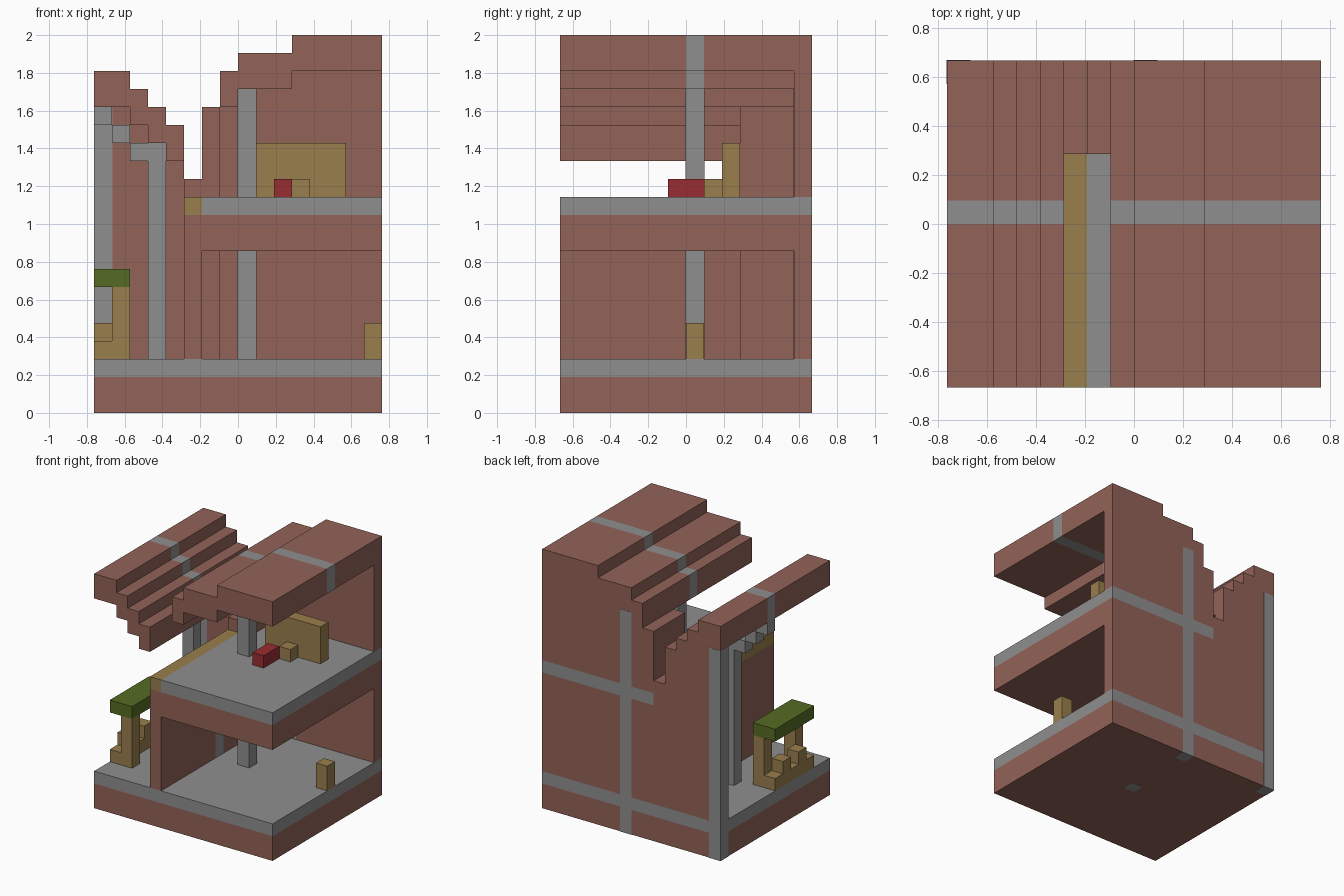
import bpy
import bmesh
from mathutils import Matrix, Vector

cube = bpy.data.objects.get("Cube")
if cube:
    bpy.data.objects.remove(cube, do_unlink=True)

# The house sits on a block grid: 16 wide, 14 deep, 21 high
UNIT = 2 / 21
WIDE, DEEP = 16, 14
EPS = 0.015  # inlays stand proud by this part of a block


def material(name, rgb):
    lin = [((c / 255 + 0.055) / 1.055) ** 2.4 for c in rgb] + [1]
    mat = bpy.data.materials.new(name)
    mat.use_nodes = True
    mat.diffuse_color = lin
    bsdf = mat.node_tree.nodes["Principled BSDF"]
    bsdf.inputs["Base Color"].default_value = lin
    bsdf.inputs["Roughness"].default_value = 0.9
    return mat


BRICK = material("brick", (146, 99, 88))
STONE = material("stone", (143, 143, 143))
WOOD = material("wood", (153, 126, 77))
RED = material("red cloth", (153, 45, 49))
GREEN = material("green leaves", (85, 107, 34))


def blocks(name, mat, boxes, grow=0.0):
    """One object from boxes given as (x range, y range, z range) in blocks."""
    bm = bmesh.new()
    for box in boxes:
        lo = Vector([r[0] - grow for r in box])
        hi = Vector([r[1] + grow for r in box])
        mid = (lo + hi) / 2 - Vector((WIDE / 2, DEEP / 2, 0))
        size = hi - lo
        mat4 = Matrix.Translation(mid * UNIT) @ Matrix.Diagonal((*(size * UNIT), 1))
        bmesh.ops.create_cube(bm, size=1, matrix=mat4)
    mesh = bpy.data.meshes.new(name)
    bm.to_mesh(mesh)
    bm.free()
    mesh.materials.append(mat)
    obj = bpy.data.objects.new(name, mesh)
    bpy.context.collection.objects.link(obj)
    return obj


ALL_X, ALL_Y = (0, WIDE), (0, DEEP)
BEAM = (7, 8)     # middle stone frame
BACK = (13, 14)   # back wall

# Ground floor and upper floor
blocks("base", BRICK, [(ALL_X, ALL_Y, (0, 2))])
blocks("ground_floor", STONE, [(ALL_X, ALL_Y, (2, 3))])
blocks("upper_floor_underside", BRICK, [((6, 16), ALL_Y, (9, 11))])
blocks("upper_floor", STONE, [((6, 16), ALL_Y, (11, 12))])
blocks("floor_edge_board", WOOD, [((5, 6), (0, 10), (11, 12))])

# Stepped roof slopes: x range and underside, each step two blocks thick
left_steps = [((0, 2), 17), ((2, 3), 16), ((3, 4), 15), ((4, 5), 14)]
right_steps = [((7, 8), 17), ((8, 11), 18), ((11, 16), 19)]
for side, steps in (("left", left_steps), ("right", right_steps)):
    for part, mat, span in (("front", BRICK, (0, 7)), ("stone_band", STONE, BEAM),
                            ("back", BRICK, (8, 14))):
        blocks(f"roof_{side}_{part}", mat, [(x, span, (z, z + 2)) for x, z in steps])

# Back wall follows the underside of the roof
lower = [(x, BACK, (3, z)) for x, z in left_steps]
upper = [(x, BACK, (12, z)) for x, z in right_steps]
blocks("back_wall", BRICK, lower + upper + [((7, 16), BACK, (3, 9))])

# Side wall, with a thicker chimney-like corner at the back
blocks("side_wall", BRICK, [((5, 6), (0, 7), (3, 11)), ((5, 6), (8, 14), (3, 11))])
blocks("side_wall_post", STONE, [((5, 6), BEAM, (3, 11))])
blocks("inner_corner", BRICK, [((6, 7), (10, 14), (3, 9)), ((6, 7), (10, 14), (12, 17)),
                               ((5, 6), (10, 14), (11, 13))])

# Stone columns set into the walls and floors
blocks("back_columns", STONE, [((0, 1), BACK, (0, 17)), ((8, 9), BACK, (0, 18))], EPS)
blocks("middle_column", STONE, [((8, 9), BEAM, (0, 18))], EPS)
blocks("porch_column", STONE, [((3, 4), BEAM, (3, 15))])
blocks("porch_brace", STONE, [((0, 1), BEAM, (16, 17)), ((1, 2), BEAM, (15, 16)),
                              ((2, 3), BEAM, (14, 15))])

# Garden seat under a leafy canopy
blocks("canopy", GREEN, [((0, 2), (2, 7), (7, 8))])
blocks("canopy_posts", WOOD, [((1, 2), (y, y + 1), (3, 7)) for y in (2, 6)])
blocks("garden_bench", WOOD, [((0, 1), (2, 7), (3, 4))]
       + [((0, 1), (y, y + 1), (4, 5)) for y in (3, 5)])

# Indoor furniture
blocks("stool", WOOD, [((15, 16), BEAM, (3, 5))])
blocks("bed", RED, [((10, 11), (6, 8), (12, 13))])
blocks("bedside_table", WOOD, [((11, 12), (8, 9), (12, 13))])
blocks("wooden_screen", WOOD, [((9, 14), (9, 10), (12, 15))])
